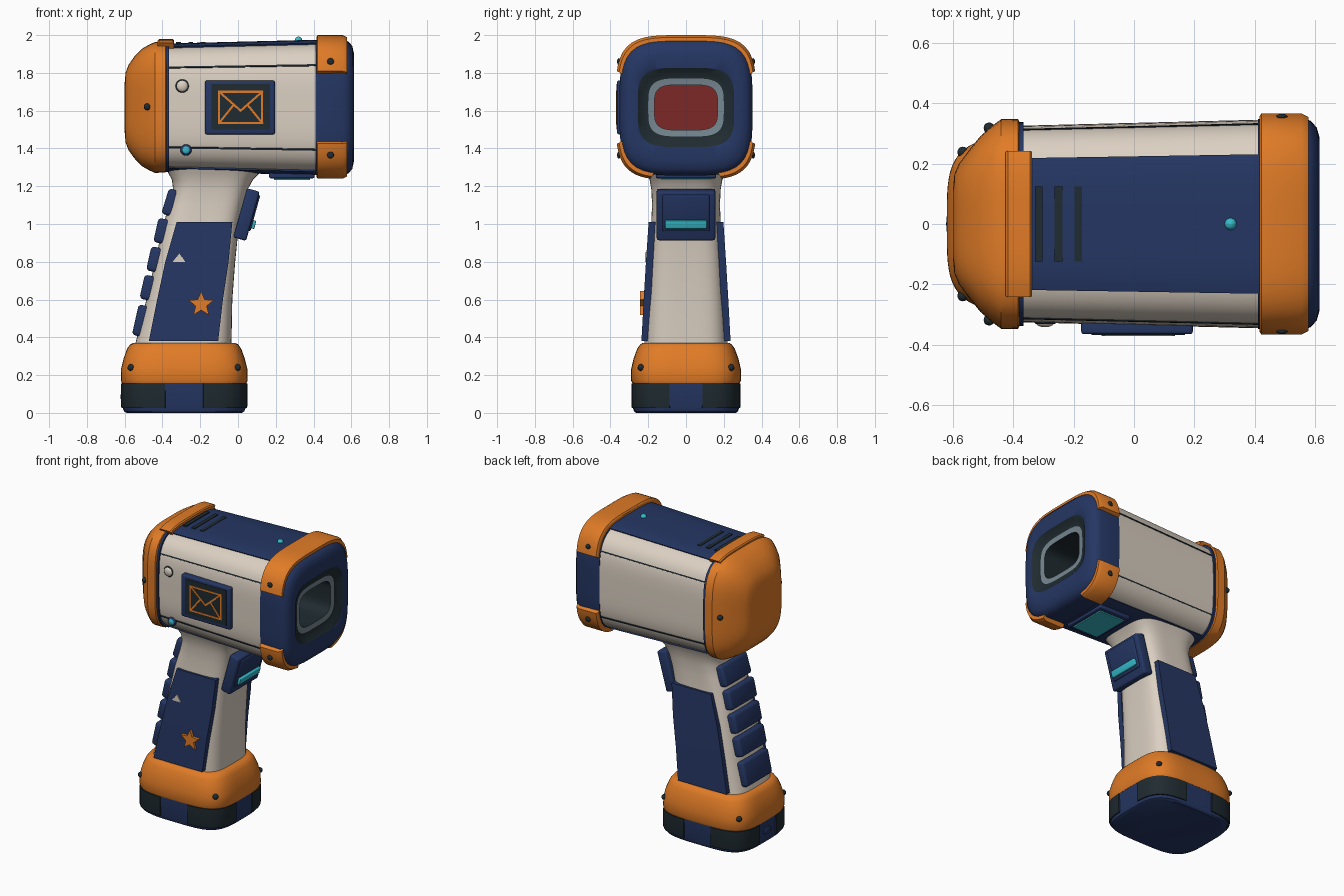
import bpy, bmesh, math
from mathutils import Vector

old = bpy.data.objects.get("Cube")
if old:
    bpy.data.objects.remove(old, do_unlink=True)


def material(name, r, g, b):
    m = bpy.data.materials.new(name)
    m.use_nodes = True
    m.diffuse_color = (r, g, b, 1)
    m.node_tree.nodes["Principled BSDF"].inputs["Base Color"].default_value = (r, g, b, 1)
    return m


NAVY = material("navy", .018, .037, .125)
ORANGE = material("orange", .75, .2, .02)
CREAM = material("cream", .71, .63, .54)
DARK = material("charcoal", .014, .024, .03)
TEAL = material("teal", .035, .5, .6)
GREY = material("grey", .18, .24, .28)
RED = material("dark red", .2, .02, .02)

HEAD = Vector((0, 0, 1.617))    # axis of the head, along x
BASE = Vector((-.285, 0, 0))    # axis of the base, along z


def finish(name, bm, mats):
    bmesh.ops.recalc_face_normals(bm, faces=bm.faces)
    me = bpy.data.meshes.new(name)
    bm.to_mesh(me)
    bm.free()
    for m in mats:
        me.materials.append(m)
    ob = bpy.data.objects.new(name, me)
    bpy.context.collection.objects.link(ob)
    bpy.ops.object.select_all(action='DESELECT')
    ob.select_set(True)
    bpy.context.view_layer.objects.active = ob
    bpy.ops.object.shade_smooth_by_angle(angle=math.radians(32))
    return ob


def loft(name, rings, mats, slots=None, ends=(True, True)):
    """Skin a list of closed rings; slots gives a material index per segment."""
    bm = bmesh.new()
    rows = [[bm.verts.new(p) for p in ring] for ring in rings]
    n = len(rows[0])
    for k, (a, b) in enumerate(zip(rows, rows[1:])):
        for i in range(n):
            f = bm.faces.new((a[i], a[(i + 1) % n], b[(i + 1) % n], b[i]))
            f.material_index = slots[k] if slots else 0
    if ends[0]:
        bm.faces.new(rows[0])
    if ends[1]:
        bm.faces.new(rows[-1]).material_index = slots[-1] if slots else 0
    return finish(name, bm, mats)


def point(axis, pos, a, b, deg, centre):
    """Point on a rounded square section across the given axis."""
    c, s = math.cos(math.radians(deg)), math.sin(math.radians(deg))
    r = (c ** 4 + s ** 4) ** -.25
    u, v = a * r * c, b * r * s
    return centre + (Vector((pos, u, v)) if axis == 'x' else Vector((u, v, pos)))


def tube(name, axis, stations, mats, centre, slots=None, ends=(True, True)):
    rings = [[point(axis, p, a, b, i * 5, centre) for i in range(72)] for p, a, b in stations]
    return loft(name, rings, mats, slots, ends)


def shell(name, axis, stations, t0, t1, thick, mat, centre, steps=16):
    """Curved plate covering an arc of the section."""
    ts = [t0 + (t1 - t0) * i / steps for i in range(steps + 1)]
    rings = [[point(axis, p, a, b, t, centre) for t in ts] +
             [point(axis, p, a - thick, b - thick, t, centre) for t in reversed(ts)]
             for p, a, b in stations]
    return loft(name, rings, [mat])


def box(name, loc, size, mat, tilt=0, bevel=0):
    bm = bmesh.new()
    bmesh.ops.create_cube(bm, size=1)
    bmesh.ops.scale(bm, vec=size, verts=bm.verts)
    if bevel:
        bmesh.ops.bevel(bm, geom=bm.edges[:], offset=bevel, segments=3, profile=.5, affect='EDGES')
    ob = finish(name, bm, [mat])
    ob.location = loc
    ob.rotation_euler.y = tilt
    return ob


def dome(name, loc, r, mat, squash=(1, 1, 1)):
    bm = bmesh.new()
    bmesh.ops.create_uvsphere(bm, u_segments=20, v_segments=12, radius=r)
    bmesh.ops.scale(bm, vec=squash, verts=bm.verts)
    finish(name, bm, [mat]).location = loc


def prism(name, pts, y0, y1, mat):
    loft(name, [[(x, y, z) for x, z in pts] for y in (y0, y1)], [mat])


def bar(name, p, q, y, mat, w=.011):
    """Thin strip between two points on the front side."""
    d = Vector(q) - Vector(p)
    mid = (Vector(p) + Vector(q)) / 2
    box(name, (mid.x, y, mid.y), (d.length + w, .006, w), mat, -math.atan2(d.y, d.x))


# Head: barrel with coloured strips and dark seams
def barrel(x0, x1, grow):
    return [(x, .335 + .025 * x + grow, .34 + .025 * x + grow) for x in (x0, x1)]


tube("body", 'x', barrel(-.39, .43, 0), [CREAM], HEAD, ends=(True, False))
shell("top_strip", 'x', barrel(-.38, .43, .008), 55.5, 124.5, .03, NAVY, HEAD)
shell("bottom_strip", 'x', barrel(-.38, .43, .008), 235, 305, .03, NAVY, HEAD)
for t in (33.7, 146.3, 213.7, 326.3):
    shell("body_seam", 'x', barrel(-.37, .42, .003), t - .6, t + .6, .01, DARK, HEAD, 2)
tube("rear_gasket", 'x', barrel(-.39, -.366, .012), [NAVY], HEAD)

# Rear cap
tube("rear_cap", 'x', [(-.378, .335, .335), (-.384, .348, .345), (-.44, .347, .346), (-.47, .325, .333),
     (-.51, .29, .31), (-.55, .24, .268), (-.58, .2, .225), (-.595, .165, .185), (-.6, .11, .13)],
     [ORANGE], HEAD)
shell("cap_tab", 'x', [(-.425, .35, .355), (-.418, .355, .362), (-.345, .355, .362), (-.338, .35, .355)],
      54, 126, .04, ORANGE, HEAD)

# Lens hood with a deep tunnel and red lens
tube("lens_hood", 'x', [(.24, .25, .2), (.41, .3, .3), (.41, .348, .357), (.555, .352, .36), (.585, .342, .349),
     (.605, .32, .325), (.615, .285, .28), (.612, .255, .21), (.59, .228, .18), (.585, .2, .154),
     (.582, .167, .12), (.26, .167, .12)],
     [NAVY, DARK, GREY, RED], HEAD, [0] * 7 + [1, 1, 2, 1, 3])

# Hood bumpers: one arch on top, a corner on each lower side
for name, t0, t1 in (("top_bumper", 27, 153), ("lower_bumper", 207, 243), ("lower_bumper", 297, 333)):
    shell(name, 'x', [(.415, .362, .373), (.422, .372, .383), (.555, .372, .383), (.578, .36, .371)],
          t0, t1, .03, ORANGE, HEAD, 28)

# Vents, top light and underside window
for x in (-.315, -.25, -.185):
    box("top_vent", (x, 0, 1.95), (.025, .25, .026), DARK)
dome("top_light", (.32, 0, 1.972), .02, TEAL)
box("window_frame", (.285, 0, 1.262), (.24, .32, .04), NAVY, bevel=.008)
box("underside_window", (.285, 0, 1.243), (.19, .26, .018), TEAL)

# Side display with a mail pictogram
box("display_frame", (.01, -.335, 1.617), (.37, .06, .285), NAVY, bevel=.01)
box("display_screen", (.014, -.364, 1.62), (.31, .008, .24), DARK)
L, R, B, T, M = -.1, .128, 1.535, 1.7, .014
for p, q in (((L, B), (R, B)), ((L, T), (R, T)), ((L, B), (L, T)), ((R, B), (R, T)),
             ((L, T), (M, 1.6)), ((R, T), (M, 1.6)), ((L, B), (-.025, 1.628)), ((R, B), (.053, 1.628))):
    bar("pictogram_line", p, q, -.368, ORANGE)

# Side buttons
flat = (1, .5, 1)
dome("round_button_rim", (-.295, -.325, 1.73), .036, DARK, (1, .3, 1))
dome("round_button", (-.295, -.327, 1.73), .03, CREAM, flat)
dome("side_light_rim", (-.275, -.316, 1.392), .03, NAVY, flat)
dome("side_light", (-.275, -.322, 1.392), .022, TEAL, flat)

# Handle: flared neck leaning back toward the base
rings = []
for z, x0, x1, w in ((1.32, -.39, .16, .23), (1.27, -.37, .115, .207), (1.235, -.35, .08, .193),
                     (1.18, -.343, .05, .183), (1.1, -.365, .027, .18), (1, -.395, .005, .184),
                     (.8, -.44, -.015, .198), (.6, -.485, -.03, .21), (.35, -.548, -.035, .222)):
    c = Vector(((x0 + x1) / 2, 0, 0))
    rings.append([point('z', z, (x1 - x0) / 2, w, i * 5, c) for i in range(72)])
loft("handle", rings, [CREAM])

# Side grip panels
for s in (-1, 1):
    loft("side_panel", [[(a, s * w * .88, z), (b, s * w * .88, z), (b, s * (w + .014), z), (a, s * (w + .014), z)]
         for z, a, b, w in ((1.01, -.325, -.03, .184), (.8, -.385, -.05, .198),
                            (.6, -.428, -.08, .21), (.38, -.472, -.105, .222))], [NAVY])

# Panel badges: star and triangle
star = [(-.195 + r * math.sin(k * math.pi / 5), .575 + r * math.cos(k * math.pi / 5))
        for k in range(10) for r in [.07 if k % 2 == 0 else .031]]
prism("star_badge", star, -.22, -.243, ORANGE)
prism("triangle_badge", [(-.345, .8), (-.28, .8), (-.31, .848)], -.205, -.218, CREAM)

# Finger pads down the back of the handle
for x, z, h in ((-.345, 1.11, .14), (-.393, .96, .13), (-.431, .81, .13), (-.466, .66, .13), (-.502, .485, .165)):
    box("back_pad", (x, 0, z), (.085, .28, h), NAVY, .3 if z > 1 else .22, .018)

# Trigger
box("trigger_plate", (.045, 0, 1.05), (.07, .31, .27), NAVY, .27, .012)
box("trigger", (.077, 0, 1.06), (.03, .25, .2), NAVY, .27, .01)
box("trigger_bar", (.072, 0, 1), (.04, .22, .045), TEAL, .27, .005)

# Base: orange collar on a navy foot with dark corner guards
tube("base_collar", 'z', [(.157, .33, .285), (.17, .335, .29), (.235, .334, .29), (.29, .32, .277),
     (.34, .302, .258), (.362, .287, .243), (.37, .27, .23)], [ORANGE], BASE)
tube("foot", 'z', [(0, .305, .265), (.008, .318, .275), (.03, .327, .282), (.16, .329, .284)], [NAVY], BASE)
for k in range(4):
    shell("corner_guard", 'z', [(.025, .332, .287), (.035, .335, .29), (.155, .335, .29)],
          17 + 90 * k, 73 + 90 * k, .02, DARK, BASE)
dome("rear_port", (-.614, 0, .085), .04, NAVY, (.2, 1, .6))

# Screws
for s in (-1, 1):
    for z in (1.86, 1.365):
        dome("bumper_screw", (.49, s * .356, z), .018, DARK, flat)
    dome("cap_screw", (-.48, s * .318, 1.62), .018, DARK)
    for t in (-1, 1):
        dome("base_screw", (-.285 + t * .282, s * .238, .24), .018, DARK)
